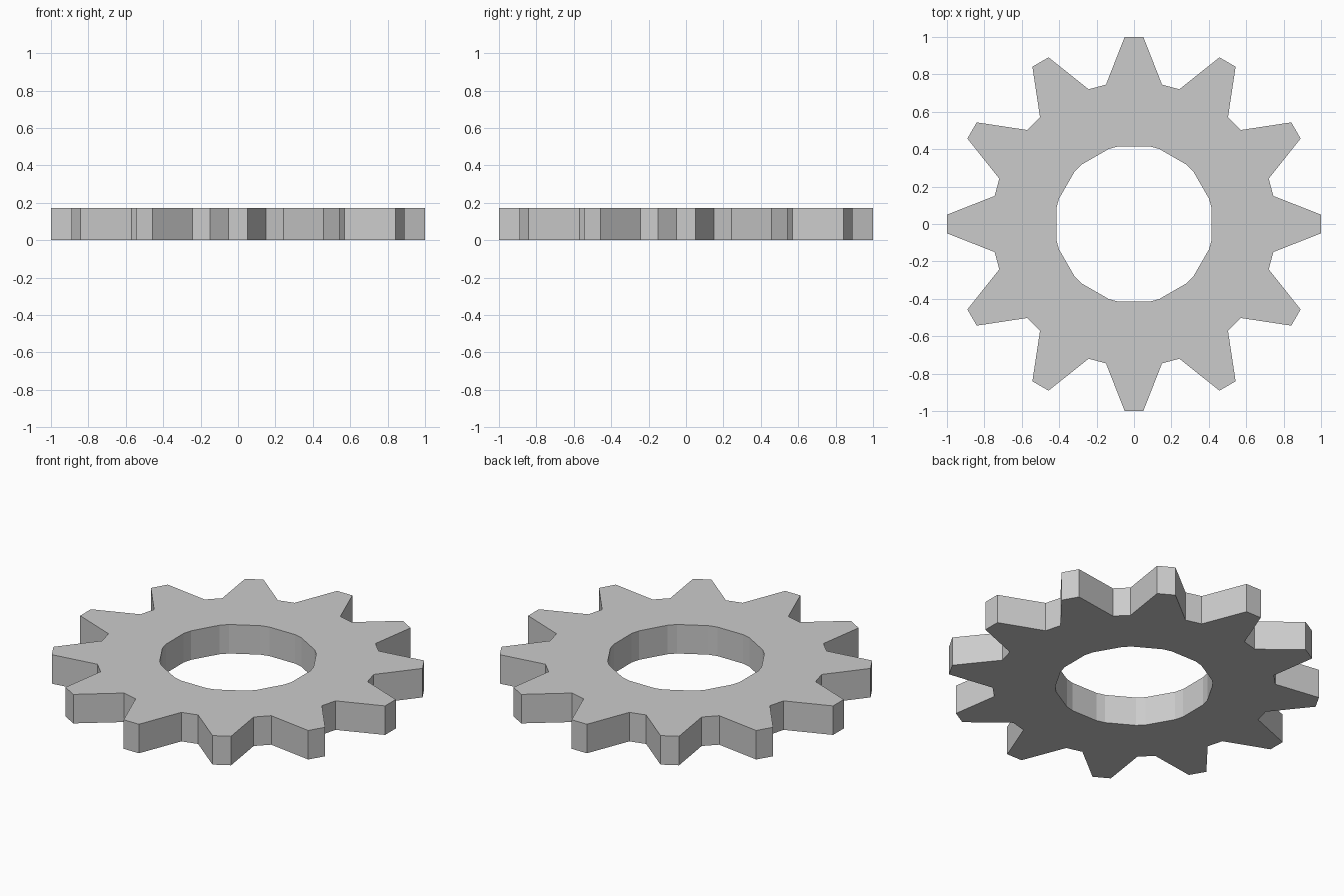
import bpy, bmesh, math

if "Cube" in bpy.data.objects:
    bpy.data.objects.remove(bpy.data.objects["Cube"])

TEETH = 12
HEIGHT = 0.172
# one tooth pointing along +x: outer profile and matching bore points (x, y)
OUTER = [(0.745, -0.15), (1.0, -0.05), (1.0, 0.05), (0.745, 0.15)]
BORE = [(0.415, -0.084), (0.415, -0.03), (0.415, 0.03), (0.415, 0.084)]


def ring(bm, profile, z):
    """Repeat a tooth profile around the axis."""
    verts = []
    for i in range(TEETH):
        a = math.tau * i / TEETH
        c, s = math.cos(a), math.sin(a)
        verts += [bm.verts.new((x * c - y * s, x * s + y * c, z)) for x, y in profile]
    return verts


def bridge(bm, a, b):
    n = len(a)
    for i in range(n):
        j = (i + 1) % n
        bm.faces.new((a[i], a[j], b[j], b[i]))


# toothed ring: outer wall, top, bore wall, bottom
bm = bmesh.new()
loops = [ring(bm, OUTER, 0), ring(bm, OUTER, HEIGHT),
         ring(bm, BORE, HEIGHT), ring(bm, BORE, 0)]
for i in range(4):
    bridge(bm, loops[i], loops[(i + 1) % 4])
bmesh.ops.recalc_face_normals(bm, faces=bm.faces)

mesh = bpy.data.meshes.new("gear_wheel")
bm.to_mesh(mesh)
bm.free()
bpy.context.collection.objects.link(bpy.data.objects.new("gear_wheel", mesh))
